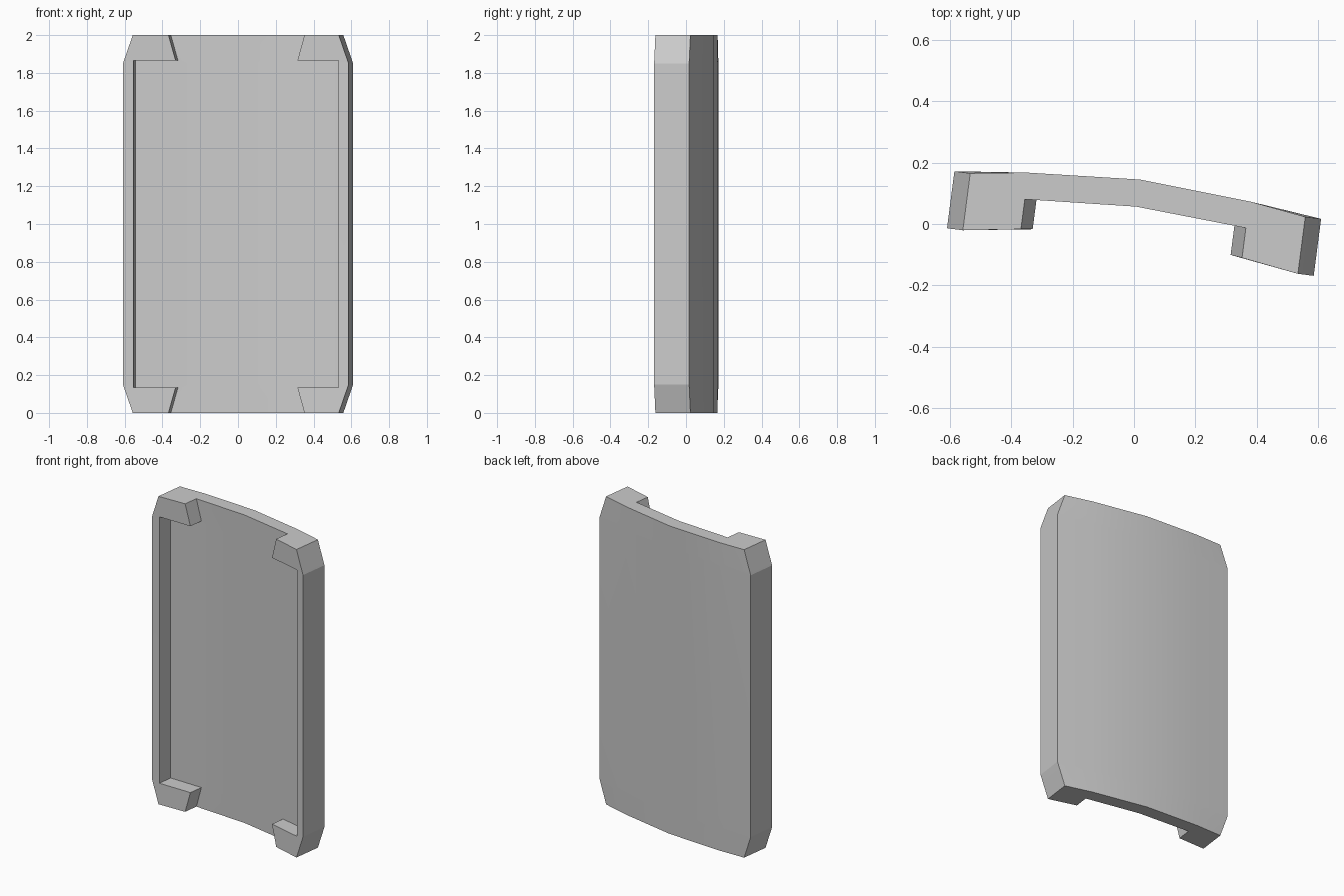
import bpy, bmesh, math

if "Cube" in bpy.data.objects:
    bpy.data.objects.remove(bpy.data.objects["Cube"])

THICK_MID = 0.057


def floor_v(u):      # inner face of the curved plate
    return THICK_MID - 0.063 * u


def front_v(u):      # front face of the rim and corner tabs
    return -0.092 + (0.597 - u) * 0.12


def section(w, h):
    """Cross-section at one height: w = outer half width, h = half width of the opening."""
    k = min(h, 0.325) if h > 0.5 else h
    floor_end = 0.013 if h > 0.5 else floor_v(h)
    half = [(0.368, 0.121), (w, 0.095), (w, -0.092),
            (h, front_v(h)), (h, floor_end), (k, floor_v(k))]
    return ([(0, 0.146)] + half + [(0, THICK_MID)]
            + [(-u, v) for u, v in reversed(half)])


# Rings from bottom to top: height, outer half width, opening half width
lower = [(0.0, 0.55, 0.363), (0.135, 0.597, 0.325),
         (0.135, 0.597, 0.548), (0.15, 0.602, 0.548)]
rings = lower + [(2.0 - z, w, h) for z, w, h in reversed(lower)]

# Curved armour-like panel with side rims and four corner tabs
bm = bmesh.new()
loops = [[bm.verts.new((u, v, z)) for u, v in section(w, h)] for z, w, h in rings]
n = len(loops[0])
for a, b in zip(loops, loops[1:]):
    for i in range(n):
        j = (i + 1) % n
        bm.faces.new((a[i], a[j], b[j], b[i]))
bm.faces.new(loops[0])
bm.faces.new(loops[-1])
bmesh.ops.remove_doubles(bm, verts=bm.verts, dist=1e-5)
bmesh.ops.dissolve_degenerate(bm, dist=1e-4, edges=bm.edges)
bmesh.ops.recalc_face_normals(bm, faces=bm.faces)

mesh = bpy.data.meshes.new("curved_panel")
bm.to_mesh(mesh)
bm.free()
panel = bpy.data.objects.new("curved_panel", mesh)
panel.rotation_euler.z = math.radians(-7.4)
bpy.context.collection.objects.link(panel)

# Smooth the shallow curve only, keep the chamfers crisp
bpy.context.view_layer.objects.active = panel
panel.select_set(True)
bpy.ops.object.shade_smooth_by_angle(angle=math.radians(12))
